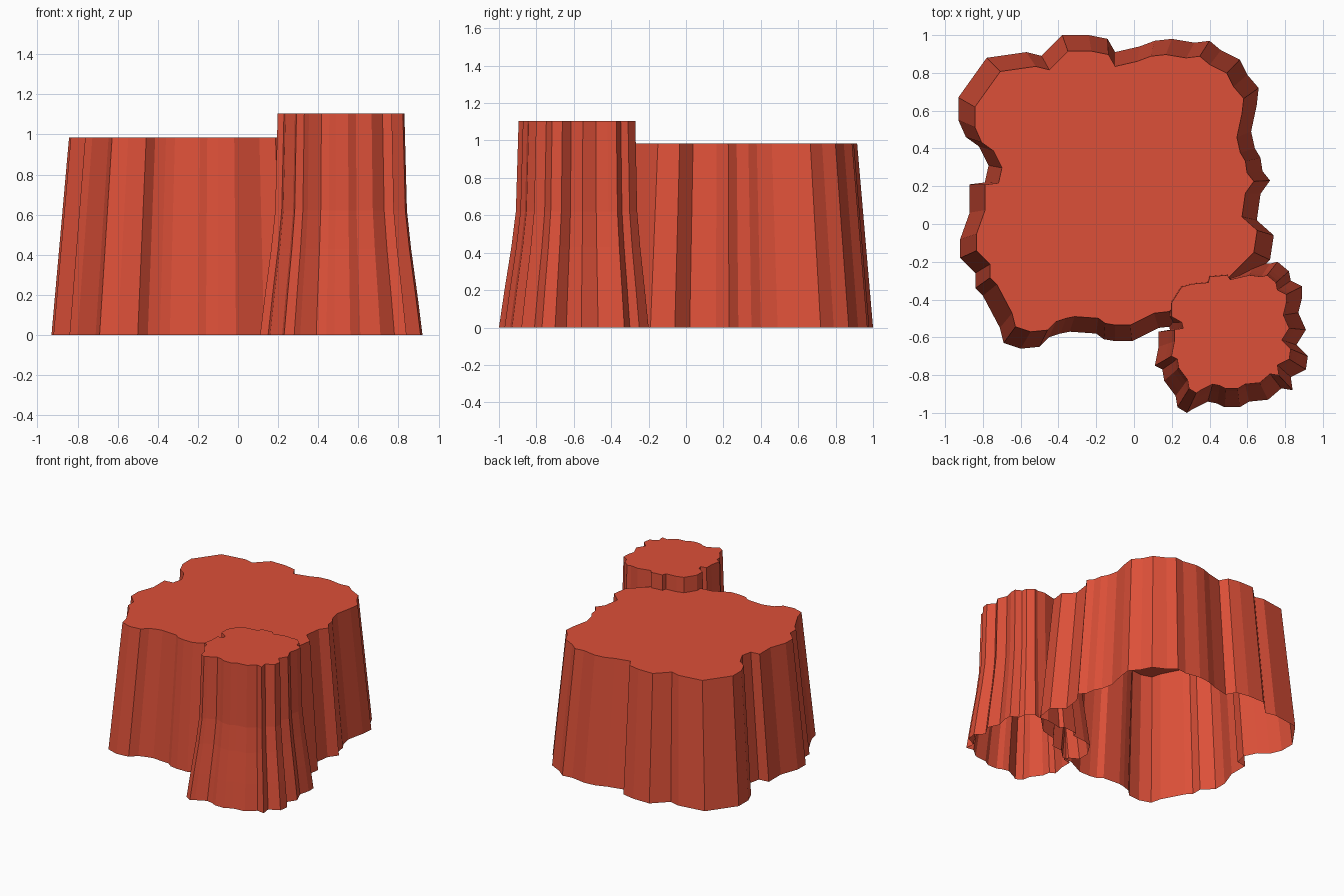
import bpy
import bmesh
from mathutils import Vector

default_cube = bpy.data.objects.get("Cube")
if default_cube:
    bpy.data.objects.remove(default_cube, do_unlink=True)

# Single red clay colour
red_rock = bpy.data.materials.new("red rock")
red_rock.use_nodes = True
colour = (0.72, 0.08, 0.04, 1)
red_rock.diffuse_color = colour
shader = red_rock.node_tree.nodes["Principled BSDF"]
shader.inputs["Base Color"].default_value = colour
shader.inputs["Roughness"].default_value = 0.9


def rock_column(name, outline, scale, offset, profile):
    """Loft a ragged ground outline up to a shrunken flat top, open underneath.

    The outline runs clockwise in hundredths of a unit. The top is the outline
    scaled and then offset. Each profile entry is a height and the share of
    the ground outline's flare that is left at that height.
    """
    ground = [Vector(point) / 100 for point in reversed(outline)]
    crown = [point * scale + Vector(offset) for point in ground]

    bm = bmesh.new()
    rings = []
    for height, flare in profile:
        ring = []
        for low, high in zip(ground, crown):
            point = high.lerp(low, flare)
            ring.append(bm.verts.new((point.x, point.y, height)))
        rings.append(ring)

    # Fluted side walls
    count = len(ground)
    for lower, upper in zip(rings, rings[1:]):
        for i in range(count):
            j = (i + 1) % count
            bm.faces.new((lower[i], lower[j], upper[j], upper[i]))

    # Flat top
    bm.faces.new(rings[-1])

    mesh = bpy.data.meshes.new(name)
    bm.to_mesh(mesh)
    bm.free()
    mesh.materials.append(red_rock)
    column = bpy.data.objects.new(name, mesh)
    bpy.context.collection.objects.link(column)
    return column


# Broad mesa: back edge, right edge, hidden corner, front edge, left edge
mesa_outline = [
    (-93, 67), (-78, 88), (-57, 91), (-49, 89), (-38, 100), (-24, 100),
    (-14, 98), (-10, 91), (3, 94), (11, 97), (20, 98), (32, 96), (40, 97),
    (46, 92), (56, 87), (60, 79), (66, 72), (65, 63), (62, 49), (64, 40),
    (67, 35), (68, 28), (72, 23), (67, 16), (65, 2), (74, -6), (72, -19),
    (57, -34), (45, -37), (38, -46), (29, -47), (22, -54),
    (13, -55), (-1, -62), (-10, -62), (-16, -61), (-20, -58), (-34, -57),
    (-39, -58), (-45, -60), (-50, -65), (-60, -66), (-69, -63), (-71, -55),
    (-80, -38), (-84, -34), (-84, -26), (-92, -18), (-92, -8), (-87, 6),
    (-87, 21), (-79, 22), (-77, 31), (-82, 41), (-89, 46), (-93, 55),
]
rock_column("broad_mesa", mesa_outline, 0.895, (-0.01, 0.02),
            [(0, 1), (0.985, 0)])

# Narrow pillar with a flared foot, joined to the front left corner
pillar_outline = [
    (76, -20), (82, -25), (83, -30), (89, -33), (89, -39), (87, -47),
    (91, -56), (86, -64), (92, -70), (91, -77), (83, -81), (84, -88),
    (78, -87), (71, -93), (61, -94), (56, -97), (48, -97), (44, -95),
    (39, -94), (31, -98), (28, -100), (23, -97), (22, -91), (16, -83),
    (15, -77), (11, -75), (13, -65), (13, -57), (19, -56), (18, -52),
    (11, -48), (11, -39), (18, -28), (25, -26), (36, -25), (37, -21),
    (49, -20), (51, -23), (64, -20), (72, -21),
]
rock_column("flared_pillar", pillar_outline, 0.78, (0.112, -0.115),
            [(0, 1), (0.2, 0.72), (0.43, 0.37), (0.62, 0.14), (1.105, 0)])
